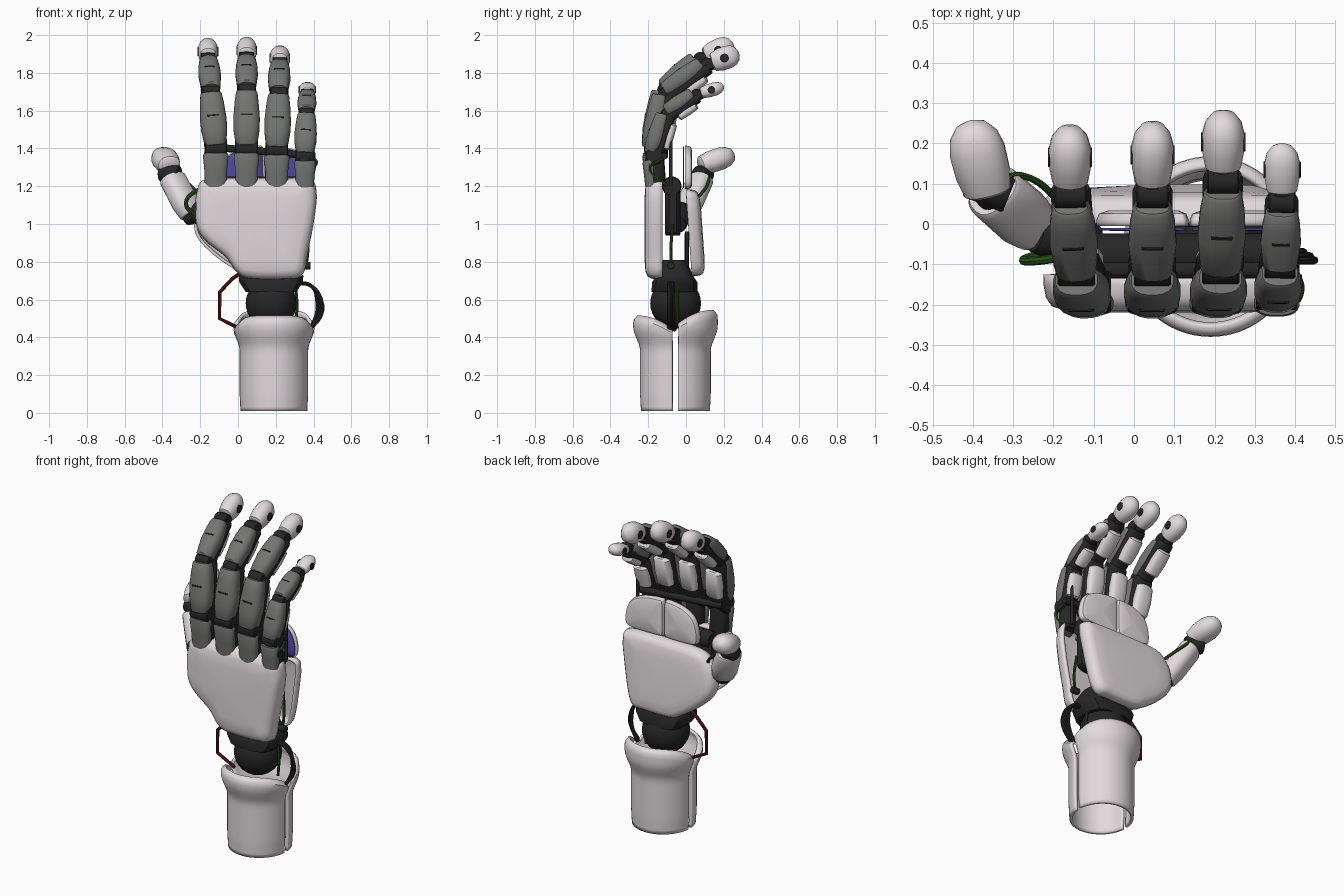
import bpy, bmesh, math
from mathutils import Vector as V

cube = bpy.data.objects.get("Cube")
if cube:
    bpy.data.objects.remove(cube)


def material(name, *rgb):
    m = bpy.data.materials.new(name)
    m.use_nodes = True
    m.diffuse_color = (*rgb, 1)
    node = next(n for n in m.node_tree.nodes if n.type == 'BSDF_PRINCIPLED')
    node.inputs["Base Color"].default_value = (*rgb, 1)
    node.inputs["Roughness"].default_value = 0.6
    return m


white = material("warm white shell", .76, .70, .72)
grey = material("finger grey", .175, .18, .172)
black = material("mechanism black", .02, .02, .021)
blue = material("pad blue", .085, .065, .34)
green = material("cable green", .025, .09, .01)
red = material("cable red", .11, .01, .01)
parts = []


def add(name, verts, faces, mat, thick=0):
    bm = bmesh.new()
    vs = [bm.verts.new(v) for v in verts]
    for f in faces:
        bm.faces.new([vs[i] for i in f])
    bmesh.ops.recalc_face_normals(bm, faces=bm.faces)
    me = bpy.data.meshes.new(name)
    bm.to_mesh(me)
    bm.free()
    me.materials.append(mat)
    ob = bpy.data.objects.new(name, me)
    bpy.context.collection.objects.link(ob)
    if thick:
        s = ob.modifiers.new("thickness", 'SOLIDIFY')
        s.thickness, s.offset = thick, 0
    parts.append(ob)


def loft(name, p0, p1, w, d, profile, mat, shift=0, n=20, power=.8, side=(1, 0, 0)):
    """Rounded section swept from p0 to p1; profile holds (t, width, depth)."""
    p0, p1 = V(p0), V(p1)
    axis = (p1 - p0).normalized()
    u = V(side) - axis * V(side).dot(axis)
    u.normalize()
    v = u.cross(axis)
    verts = []
    for t, a, b in profile:
        c = p0.lerp(p1, t) + v * shift
        for i in range(n):
            q = math.tau * (i + .5) / n
            x, y = math.cos(q), math.sin(q)
            verts.append(c + u * w * a * math.copysign(abs(x) ** power, x)
                         + v * d * b * math.copysign(abs(y) ** power, y))
    k = len(profile)
    faces = [(r * n + i, r * n + (i + 1) % n, (r + 1) * n + (i + 1) % n, (r + 1) * n + i)
             for r in range(k - 1) for i in range(n)]
    faces += [tuple(range(n)), tuple(range((k - 1) * n, k * n))]
    add(name, verts, faces, mat)


def rod(name, p0, p1, r, mat):
    axis = V(p1) - V(p0)
    side = (0, 1, 0) if abs(axis.x) > abs(axis.y) else (1, 0, 0)
    loft(name, p0, p1, r, r, [(0, .9, .9), (.05, 1, 1), (.95, 1, 1), (1, .9, .9)],
         mat, power=1, side=side)


def smooth_loop(pts, steps=5):
    out, n = [], len(pts)
    for i in range(n):
        a, b, c, d = (V(pts[(i + j) % n]) for j in (-1, 0, 1, 2))
        for s in range(steps):
            t = s / steps
            out.append(b + (c - a) * t / 2 + (a * 2 - b * 5 + c * 4 - d) * t * t / 2
                       + (b * 3 - a - c * 3 + d) * t ** 3 / 2)
    return out


def dome(name, outline, levels, mat, lean=0, thick=.016):
    """Bulging plate in the x-z plane; levels hold (scale, y) from rim to crown."""
    loop = smooth_loop(outline)
    n = len(loop)
    mid = sum(loop, V((0, 0))) / n
    verts = []
    for s, y in levels:
        for p in loop:
            q = mid + (p - mid) * s
            verts.append((q.x, y + lean * (mid.y - q.y), q.y))
    verts.append((mid.x, levels[-1][1], mid.y))
    k = len(levels)
    faces = [(r * n + i, r * n + (i + 1) % n, (r + 1) * n + (i + 1) % n, (r + 1) * n + i)
             for r in range(k - 1) for i in range(n)]
    faces += [((k - 1) * n + i, (k - 1) * n + (i + 1) % n, k * n) for i in range(n)]
    add(name, verts, faces, mat, thick)


def cable(name, pts, r, mat, handle='AUTO'):
    cu = bpy.data.curves.new(name, 'CURVE')
    cu.dimensions, cu.bevel_depth, cu.bevel_resolution = '3D', r, 2
    cu.use_fill_caps = True
    sp = cu.splines.new('BEZIER')
    sp.bezier_points.add(len(pts) - 1)
    for b, p in zip(sp.bezier_points, pts):
        b.co = p
        b.handle_left_type = b.handle_right_type = handle
    tmp = bpy.data.objects.new(name + " path", cu)
    me = bpy.data.meshes.new_from_object(tmp)
    bpy.data.objects.remove(tmp)
    me.name = name
    me.materials.clear()
    me.materials.append(mat)
    ob = bpy.data.objects.new(name, me)
    bpy.context.collection.objects.link(ob)
    parts.append(ob)


# Forearm cuff: two flared half shells
def cuff(name, start, high):
    cols, rows = 32, 22
    verts = []
    for j in range(rows + 1):
        for i in range(cols + 1):
            a = start + .08 + (math.pi - .16) * i / cols
            top = high - .085 * (1 - abs(math.sin(a))) ** 2
            z = .01 + (top - .01) * j / rows
            f = min(max((z - .33) / .13, 0), 1)
            r = .168 + .005 * min(z / .1, 1) + .036 * f * f * (3 - 2 * f)
            r -= .02 * max(0, (j / rows - .94) / .06) ** 2
            verts.append((.19 + r * math.cos(a), -.056 + r * 1.03 * math.sin(a), z))
    w = cols + 1
    faces = [(j * w + i, j * w + i + 1, (j + 1) * w + i + 1, (j + 1) * w + i)
             for j in range(rows) for i in range(cols)]
    add(name, verts, faces, white, .018)


cuff("forearm_front_shell", math.pi, .51)
cuff("forearm_back_shell", 0, .54)

# Wrist ball and collar
ball = [(.5 - .5 * math.cos(math.pi * i / 16),) + (max(math.sin(math.pi * i / 16), .02),) * 2
        for i in range(17)]
loft("wrist_ball", (.175, -.055, .445), (.175, -.055, .715), .135, .135, ball, black, n=32, power=1)
loft("wrist_collar", (.175, -.06, .64), (.175, -.06, .81), .175, .125,
     [(0, .78, 1), (.3, .98, .98), (.5, 1, .8), (1, .7, .5)], black, n=12, power=.6)

# Hand plates
back_outline = [(-.21, 1.17), (-.16, 1.232), (.1, 1.236), (.36, 1.232), (.408, 1.17), (.395, 1.02),
                (.36, .84), (.34, .745), (.28, .717), (.07, .717), (.0, .75), (-.06, .83),
                (-.16, .91), (-.208, .98), (-.217, 1.07)]
dome("hand_back_plate", back_outline,
     [(1, -.125), (.998, -.15), (.98, -.18), (.94, -.198), (.85, -.207), (.6, -.212)], white)
palm_outline = [(-.2, 1.1), (-.12, 1.165), (.1, 1.175), (.36, 1.17), (.395, 1.12), (.38, 1.0),
                (.345, .82), (.31, .745), (.24, .735), (.06, .735), (-.02, .77), (-.12, .84),
                (-.2, .92), (-.225, 1.0)]
dome("palm_plate", palm_outline,
     [(1, .015), (.998, .035), (.98, .058), (.94, .07), (.85, .077), (.6, .081)], white, lean=.07)

# Upper palm pads with coloured inner faces
for label, k, wide in (("right", -1, .225), ("left", 1, .26)):
    pad = [(.137 + k * a, z) for a, z in ((.008, 1.205), (.006, 1.3), (.008, 1.395), (.03, 1.41),
           (wide * .55, 1.395), (wide * .85, 1.355), (wide * .98, 1.29), (wide, 1.22),
           (wide * .9, 1.195), (wide * .5, 1.19), (.03, 1.192))]
    dome(label + "_palm_pad", pad, [(1, -.005), (.99, .01), (.95, .022), (.8, .028)], white, thick=.01)
    dome(label + "_pad_inner_face", pad, [(.99, -.013), (.7, -.014)], blue, thick=.006)

# Inner frame between the plates
body = [(0, .9, .9), (.06, 1, 1), (.94, 1, 1), (1, .9, .9)]
loft("inner_frame", (.1, -.07, .94), (.1, -.07, 1.2), .24, .042, body, black, power=.4)
rod("frame_axle", (-.13, -.075, 1.2), (.34, -.075, 1.2), .052, black)
loft("frame_foot", (.18, .005, .72), (.18, .005, .96), .1, .012, body, black, power=.4)
rod("knuckle_rod", (-.17, -.115, 1.41), (.41, -.115, 1.36), .02, black)

# Fingers: name, x at base, x at tip, width, then (y, z) of knuckle, middle joint, end joint, tip
fingers = [
    ("index", -.118, -.16, 1, (-.168, 1.4), (-.112, 1.695), (.075, 1.87), (.24, 1.95)),
    ("middle", .045, .046, 1, (-.168, 1.4), (-.112, 1.705), (.075, 1.875), (.25, 1.955)),
    ("ring", .205, .222, 1, (-.168, 1.39), (-.108, 1.685), (.11, 1.845), (.28, 1.905)),
    ("little", .354, .368, .84, (-.168, 1.36), (-.1, 1.58), (.055, 1.685), (.2, 1.73)),
]
lower_shell = [(0, .72, .7), (.03, .82, .82), (.3, .98, 1), (.5, 1, 1), (.8, .9, .92), (.97, .8, .82), (1, .74, .7)]
upper_shell = [(0, .74, .7), (.04, .85, .88), (.45, 1, 1), (.75, .93, .92), (.96, .8, .8), (1, .7, .65)]
cup = [(0, .7, .62), (.04, .84, .8), (.3, .98, .98), (.6, 1, 1), (.8, .86, .87), (.94, .55, .58), (1, .12, .12)]
strip = [(0, .6, .6), (.06, .9, .9), (.5, 1, 1), (.94, .9, .9), (1, .6, .6)]

for name, xb, xt, s, *joints in fingers:
    xs = [xb, xb + (xt - xb) * .6, xb + (xt - xb) * .95, xt]
    k, m, e, t = (V((x, *j)) for x, j in zip(xs, joints))
    root = V((xb, -.155, 1.2))
    # knuckle base and joints
    loft(name + "_base_core", root, k, .055 * s, .05, body, black)
    loft(name + "_base_shell", root, k - V((0, 0, .02)), .068 * s, .034,
         [(0, .85, .9), (.5, .9, .95), (.9, 1, 1), (1, .9, .85)], grey, shift=.03)
    for label, p, r in (("knuckle", k, .055), ("middle", m, .042), ("end", e, .036)):
        h = V((r * 1.1 * s, 0, 0))
        rod(f"{name}_{label}_joint", p - h, p + h, r * s, black)
    # proximal and middle segments
    for label, a, b, w, d, profile in (("lower", k, m, .071, .055, lower_shell),
                                       ("upper", m, e, .06, .05, upper_shell)):
        full = f"{name}_{label}_"
        a2, b2 = a.lerp(b, .03), a.lerp(b, .98 if label == "lower" else .92)
        lift = .026 * s if label == "lower" else .02 * s
        loft(full + "core", a, b, w * .84 * s, .034 * s, body, black, shift=-.022 * s)
        loft(full + "back_shell", a2, b2, w * s, d * s, profile, grey, shift=lift)
        loft(full + "slot", a2.lerp(b2, .53), a2.lerp(b2, .56), w * .45 * s, .005, body, black,
             shift=lift + d * .93 * s, power=.4)
        loft(full + "inner_pad", a.lerp(b, .22), a.lerp(b, .84), w * .8 * s, .032 * s, strip,
             white, shift=-.052 * s)
    # fingertip with side windows
    loft(name + "_end_link", e.lerp(m, .2), e.lerp(t, .4), .035 * s, .033 * s, body, black)
    wide = .053 * s
    loft(name + "_tip", e.lerp(t, .16), t, wide, .062 if s == 1 else .036, cup, white, power=.9)
    c = e.lerp(t, .55)
    for label, q in (("right", -1), ("left", 1)):
        at = c + V((q * (wide - .003), 0, 0))
        rod(f"{name}_{label}_window", at, at + V((q * .005, 0, 0)), .024 * s, black)

# Thumb
rod("thumb_root", (-.1, -.05, 1.0), (-.245, -.02, 1.07), .055, black)
a, b = V((-.245, -.01, 1.045)), V((-.36, .09, 1.265))
tip0, tip1 = V((-.362, .075, 1.31)), V((-.408, .255, 1.37))
across = (.75, .65, 0)
loft("thumb_core", a.lerp(b, -.12), b.lerp(a, .02), .05, .045, body, black, side=across)
loft("thumb_lower_shell", a, b.lerp(a, .08), .075, .06,
     [(0, .75, .75), (.04, .86, .86), (.3, 1, 1), (.95, .98, .98), (1, .88, .85)], white, side=across)
loft("thumb_tip", tip0, tip1, .07, .06, cup, white, power=.9)
rod("thumb_joint", b - V((.05, -.02, 0)), b + V((.05, -.02, 0)), .045, black)

# Cables
cable("red_wrist_cable", [(.02, -.06, .745), (-.03, -.06, .71), (-.097, -.06, .64), (-.098, -.06, .5),
                          (.02, -.06, .44)], .01, red, 'VECTOR')
for i, x in enumerate((.445, .435, .42)):
    y = -.09 + .01 * i
    cable(f"wrist_cable_{i}", [(.3, y, .69), (.39, y, .67), (x, y, .58), (x - .005, y, .52), (.38, y, .44)],
          .01, black)
cable("ball_cable", [(.305, -.045, .46), (.312, -.045, .58), (.3, -.045, .7)], .008, green)
rod("side_plug", (.34, -.08, .78), (.385, -.08, .78), .02, black)
cable("side_green_cable", [(.36, -.08, .77), (.37, -.08, .87), (.36, -.07, 1.0)], .008, green)
rod("side_pole", (.385, -.08, 1.2), (.385, -.08, 1.55), .009, black)
cable("little_green_cable", [(.39, -.1, 1.2), (.405, -.19, 1.3), (.415, -.15, 1.33), (.38, -.1, 1.36)], .008, green)
cable("thumb_green_cable", [(-.17, -.08, 1.19), (-.23, -.09, 1.17), (-.275, -.09, 1.11), (-.22, -.07, 1.04)], .011, green)
cable("thumb_inner_cable", [(-.16, .0, 1.1), (-.2, .07, 1.15), (-.28, .12, 1.23), (-.33, .11, 1.28)], .009, green)

# Smooth shading with sharp edges kept
bpy.ops.object.select_all(action='DESELECT')
for ob in parts:
    ob.select_set(True)
bpy.context.view_layer.objects.active = parts[0]
bpy.ops.object.shade_smooth_by_angle(angle=math.radians(40))
